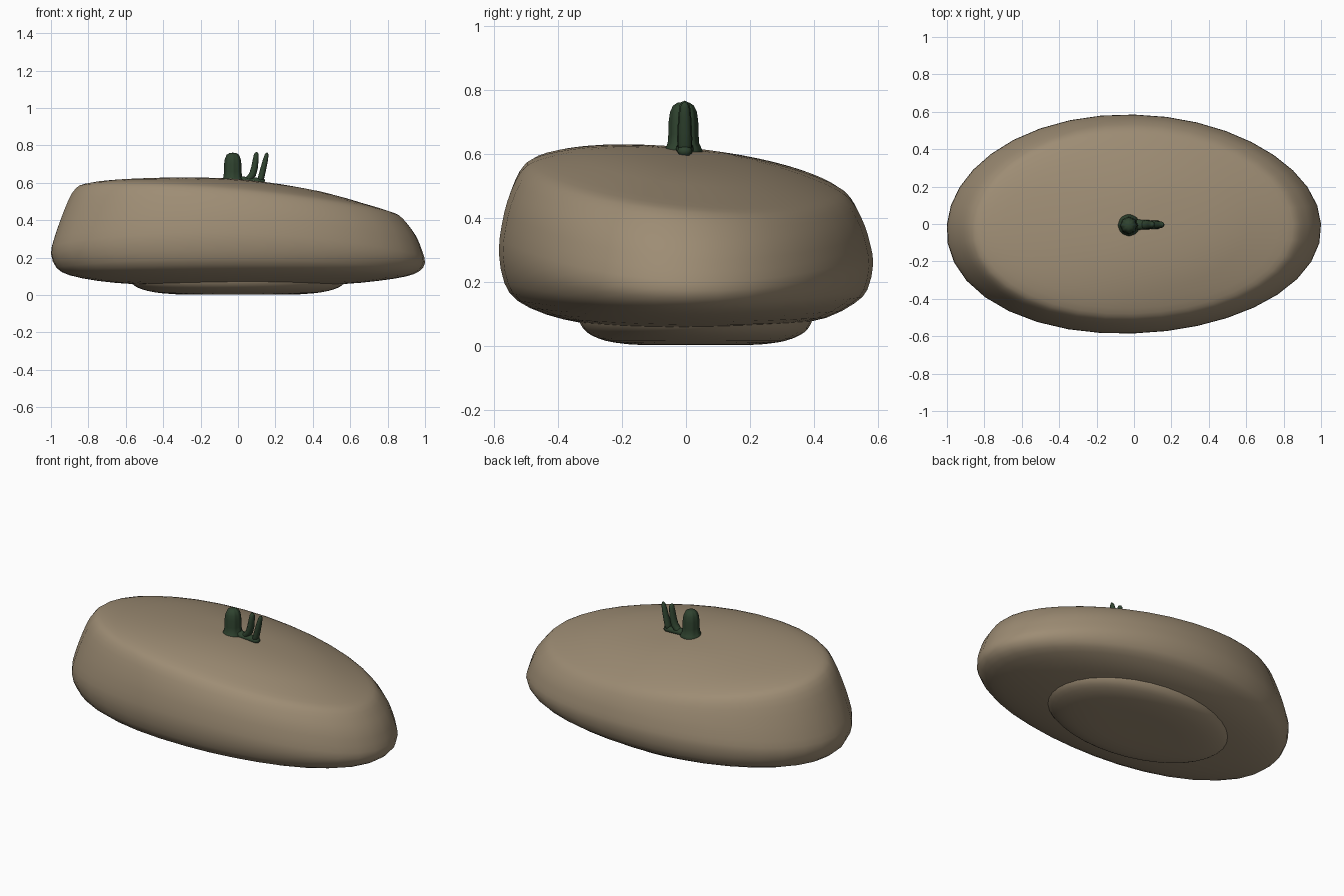
import bpy, bmesh
from math import sin, cos, tau
from mathutils import Vector

if "Cube" in bpy.data.objects:
    bpy.data.objects.remove(bpy.data.objects["Cube"])


def material(name, rgb):
    m = bpy.data.materials.new(name)
    m.diffuse_color = (*rgb, 1)
    m.use_nodes = True
    m.node_tree.nodes["Principled BSDF"].inputs["Base Color"].default_value = m.diffuse_color
    return m


def loft(name, rings, mat):
    """Skin closed rings of points and cap both ends."""
    bm = bmesh.new()
    vs = [[bm.verts.new(p) for p in r] for r in rings]
    n = len(vs[0])
    for a, b in zip(vs, vs[1:]):
        for i in range(n):
            j = (i + 1) % n
            bm.faces.new((a[i], a[j], b[j], b[i]))
    bm.faces.new(vs[0][::-1])
    bm.faces.new(vs[-1])
    bmesh.ops.recalc_face_normals(bm, faces=bm.faces)
    me = bpy.data.meshes.new(name)
    bm.to_mesh(me)
    bm.free()
    for p in me.polygons:
        p.use_smooth = True
    me.materials.append(mat)
    ob = bpy.data.objects.new(name, me)
    bpy.context.collection.objects.link(ob)
    return ob


def smooth_rows(rows, steps=2):
    """Catmull-Rom resampling of a table of profile rows."""
    out = []
    for i in range(len(rows) - 1):
        quad = (rows[max(i - 1, 0)], rows[i], rows[i + 1], rows[min(i + 2, len(rows) - 1)])
        for k in range(steps):
            t = k / steps
            out.append([b + .5 * t * (c - a + t * (2 * a - 5 * b + 4 * c - d + t * (3 * (b - c) + d - a)))
                        for a, b, c, d in zip(*quad)])
    return out + [list(rows[-1])]


stone = material("stone", (0.34, 0.265, 0.175))
green = material("green", (0.028, 0.055, 0.028))


# Ring of an ellipse whose height is set at its left, right, front and back;
# skew swells the front left corner and trims the back right one
def tilted_ring(rx, ry, heights, n=36, cy=0.0, skew=0.0):
    l, r, f, b = heights
    pts = []
    for i in range(n):
        c, s = cos(tau * i / n), sin(tau * i / n)
        z = (c * c * (l + r) + s * s * (f + b) + c * (r - l) + s * (b - f)) / 2
        k = 1 - skew * c * s * (c + s) + .4 * skew * max(0, c * s)
        pts.append((rx * c * k, cy + ry * s * k, z))
    return pts


# Boulder body: scale, then heights at left, right, front, back
body = [
    (0.02, .053, .053, .053, .053),
    (0.30, .053, .053, .055, .055),
    (0.55, .058, .058, .070, .065),
    (0.75, .076, .076, .098, .087),
    (0.90, .106, .100, .140, .132),
    (0.97, .145, .128, .195, .176),
    (1.00, .220, .172, .290, .255),
    (0.985, .295, .235, .375, .315),
    (0.955, .385, .310, .450, .375),
    (0.91, .500, .375, .515, .430),
    (0.87, .564, .416, .550, .460),
    (0.82, .588, .437, .572, .482),
    (0.70, .604, .473, .594, .516),
    (0.50, .614, .532, .614, .557),
    (0.25, .619, .580, .620, .591),
    (0.02, .611, .608, .611, .608),
]
loft("boulder", [tilted_ring(s, s * .585, h, skew=.045) for s, *h in smooth_rows(body)], stone)

# Low foot under the boulder
foot = [(.03, .002), (.45, .002), (.62, .006), (.77, .015),
        (.89, .032), (.96, .052), (1.0, .08), (1.0, .10)]
loft("foot", [tilted_ring(.58 * s, .365 * s, (z,) * 4, cy=.03) for s, z in smooth_rows(foot)], stone)

# Ribbed cactus column with flared base
column = [(.058, .595), (.059, .608), (.054, .620), (.047, .632), (.045, .66),
          (.044, .70), (.040, .73), (.031, .75), (.018, .759), (.003, .761)]
rings = []
for r, z in column:
    rib = .05 if z > .63 else .015
    rings.append([(-.028 + r * (1 + rib * cos(8 * a)) * cos(a),
                   -.008 + r * (1 + rib * cos(8 * a)) * sin(a), z)
                  for a in (tau * i / 32 for i in range(32))])
loft("cactus_column", rings, green)


# Tapered tube in the xz plane: points are x, z, radius
def tube(name, pts, n=12, y=-.004):
    rings = []
    for i, (x, z, r) in enumerate(pts):
        a, b = pts[max(i - 1, 0)], pts[min(i + 1, len(pts) - 1)]
        t = Vector((b[0] - a[0], 0, b[1] - a[1])).normalized()
        side = Vector((0, 1, 0)).cross(t)
        rings.append([Vector((x, y, z)) + r * (side * cos(tau * k / n) + Vector((0, 1.25, 0)) * sin(tau * k / n))
                      for k in range(n)])
    loft(name, rings, green)


# Low arm along the ground and the two upright prongs
tube("cactus_arm", [(-.02, .616, .026), (.04, .611, .021), (.09, .609, .019),
                    (.13, .608, .018), (.143, .607, .010)])
tube("inner_prong", [(.03, .612, .012), (.058, .62, .018), (.078, .645, .019), (.088, .68, .018),
                     (.094, .72, .016), (.098, .75, .013), (.099, .761, .008), (.1, .765, .001)])
tube("outer_prong", [(.115, .60, .016), (.124, .63, .017), (.134, .67, .016),
                     (.145, .715, .014), (.152, .745, .011), (.155, .757, .007), (.157, .762, .001)])
